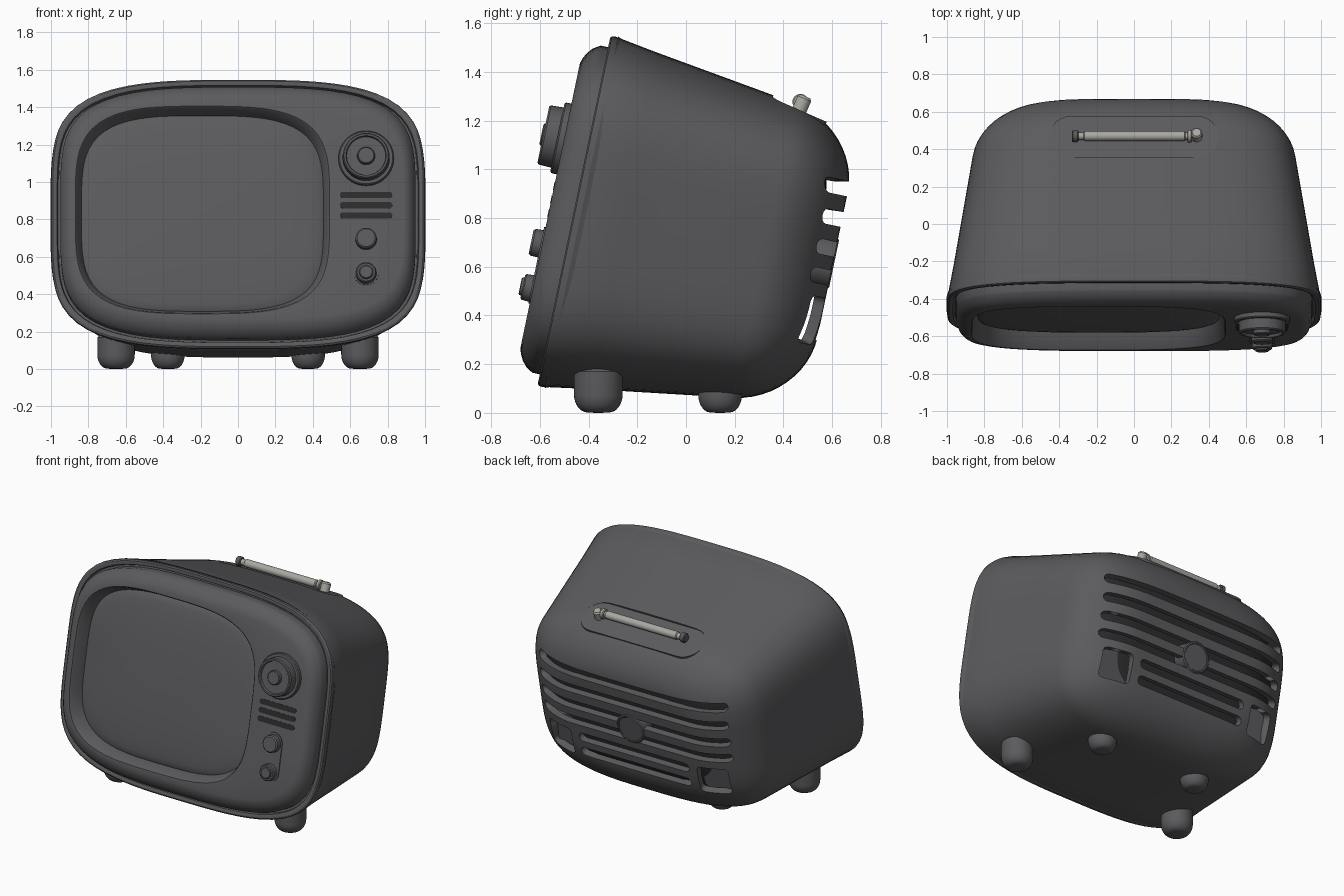
import bpy, bmesh, math
from mathutils import Matrix, Vector

if "Cube" in bpy.data.objects:
    bpy.data.objects.remove(bpy.data.objects["Cube"])

def T(x, y, z): return Matrix.Translation((x, y, z))
def R(deg, axis): return Matrix.Rotation(math.radians(deg), 4, axis)

def mat(name, c):
    m = bpy.data.materials.new(name)
    m.diffuse_color = (*c, 1)
    m.use_nodes = True
    m.node_tree.nodes["Principled BSDF"].inputs["Base Color"].default_value = m.diffuse_color
    return m

GREY = mat("charcoal grey", (0.105, 0.105, 0.112))
DARK = mat("dark recess", (0.025, 0.025, 0.027))
METAL = mat("antenna metal", (0.40, 0.39, 0.36))

# Cabinet frame: x across, y into the set, z up the leaning front
TV = T(0, -0.46, 0.83) @ R(-11.8, 'X')
# Antenna recess frame: y points out of the sloping top
TOP = T(0, 0.468, 1.249) @ R(-23.5, 'X')

def finish(name, bm, matrix, m):
    """Smooth faces, keep hard edges, and make the object."""
    for f in bm.faces:
        f.smooth = True
    for e in bm.edges:
        e.smooth = len(e.link_faces) == 2 and e.calc_face_angle(0) < math.radians(32)
    bm.transform(matrix)
    me = bpy.data.meshes.new(name)
    bm.to_mesh(me)
    bm.free()
    me.materials.append(m)
    ob = bpy.data.objects.new(name, me)
    bpy.context.collection.objects.link(ob)
    return ob

def soft_rect(cx, hw, hh, a=3.2, b=4.5, n=96):
    """Television-shaped outline with bowed sides."""
    pts = []
    for i in range(n):
        q = 2 * math.pi * i / n
        t = q - 0.8 * math.sin(4 * q) / 4
        c, s = math.cos(t), math.sin(t)
        pts.append((cx + hw * math.copysign(abs(c) ** (2 / a), c),
                    hh * math.copysign(abs(s) ** (2 / b), s)))
    return pts

def round_rect(cx, cz, hw, hh, r, n=6):
    pts = []
    for k, (sx, sz) in enumerate([(1, 1), (-1, 1), (-1, -1), (1, -1)]):
        for i in range(n + 1):
            t = math.pi / 2 * (k + i / n)
            pts.append((cx + sx * (hw - r) + r * math.cos(t),
                        cz + sz * (hh - r) + r * math.sin(t)))
    return pts

def skin(rings):
    """Closed skin over a list of (outline, depth)."""
    bm = bmesh.new()
    loops = [[bm.verts.new((x, y, z)) for x, z in pts] for pts, y in rings]
    n = len(loops[0])
    for a, b in zip(loops, loops[1:]):
        for i in range(n):
            j = (i + 1) % n
            bm.faces.new((a[i], a[j], b[j], b[i]))
    bm.faces.new(loops[0])
    bm.faces.new(loops[-1])
    bmesh.ops.recalc_face_normals(bm, faces=bm.faces[:])
    return bm

def loft(name, rings, matrix, m=GREY):
    return finish(name, skin(rings), matrix, m)

def slab(name, outline, y0, y1, matrix=TV, m=GREY):
    return loft(name, [(outline, y0), (outline, y1)], matrix, m)

def lathe(name, profile, matrix, m=GREY, n=40):
    """Spin (radius, height) points about local z."""
    rings = [([(r * math.cos(2 * math.pi * i / n), r * math.sin(2 * math.pi * i / n))
               for i in range(n)], -h) for r, h in profile]
    return loft(name, rings, matrix @ R(-90, 'X'), m)

def open_hole(bm, outline, depth, frame=Matrix()):
    """Cut a convex outline, looking along the frame's y, out of the skin."""
    inv, rot = frame.inverted(), frame.to_3x3()
    xs, zs = [p[0] for p in outline], [p[1] for p in outline]
    edges = [(p, q) for p, q in zip(outline, outline[1:] + outline[:1])
             if math.dist(p, q) > 1e-4]

    def near():
        found = []
        for f in bm.faces:
            c = [inv @ v.co for v in f.verts]
            if (min(p.y for p in c) > depth
                    and min(p.x for p in c) < max(xs) and max(p.x for p in c) > min(xs)
                    and min(p.z for p in c) < max(zs) and max(p.z for p in c) > min(zs)):
                found.append(f)
        return found

    for p, q in edges:
        fs = near()
        geom = fs + list({e for f in fs for e in f.edges}) + list({v for f in fs for v in f.verts})
        bmesh.ops.bisect_plane(bm, geom=geom, dist=1e-5,
                               plane_co=frame @ Vector((p[0], 0, p[1])),
                               plane_no=rot @ Vector((q[1] - p[1], 0, p[0] - q[0])))
    gone = []
    for f in near():
        c = inv @ f.calc_center_median()
        if all((q[0] - p[0]) * (c.z - p[1]) - (q[1] - p[1]) * (c.x - p[0]) > 0 for p, q in edges):
            gone.append(f)
    bmesh.ops.delete(bm, geom=gone, context='FACES')

def back_rings(inset, reach):
    """Rounded rear of the cabinet."""
    out = []
    for i in range(13):
        t = math.pi / 2 * i / 12
        s, e = math.sin(t), 1 - math.cos(t)
        w = 0.80 + 0.285 * s
        out.append((soft_rect(0, 1 - 0.17 * w - 0.36 * e - inset,
                              0.735 - 0.147 * w - 0.27 * e - inset), 0.80 + reach * s))
    return out

# Cabinet: rim, tapering sides, rounded back
rings = [(soft_rect(0, 0.962, 0.697), 0.025), (soft_rect(0, 0.967, 0.702), 0.003),
         (soft_rect(0, 0.973, 0.708), 0), (soft_rect(0, 0.99, 0.725), 0),
         (soft_rect(0, 0.998, 0.733), 0.006), (soft_rect(0, 1.0, 0.735), 0.018)]
for w in (0.2, 0.4, 0.6):
    rings.append((soft_rect(0, 1 - 0.17 * w, 0.735 - 0.147 * w), w))
body = skin(rings + back_rings(0, 0.285))

# Rear vents: four long slots, two short ones, two corner openings
for v in (0.318, 0.19, 0.064, -0.055):
    open_hole(body, round_rect(0, v, 0.72, 0.031, 0.03, 3), 0.79)
for v in (-0.175, -0.285):
    open_hole(body, round_rect(0, v, 0.42, 0.031, 0.03, 3), 0.79)
for s in (-1, 1):
    open_hole(body, round_rect(s * 0.58, -0.24, 0.1, 0.1, 0.025, 2), 0.79)
    slab("corner_pocket_floor", round_rect(s * 0.57, -0.24, 0.12, 0.12, 0.03), 0.9, 0.985)
# Shallow antenna recess on top
recess = round_rect(0, 0, 0.45, 0.122, 0.115)
open_hole(body, recess, -0.3, TV.inverted() @ TOP @ R(90, 'X') @ R(180, 'X') @ R(180, 'X'))
cabinet = finish("cabinet", body, TV, GREY)
wall = cabinet.modifiers.new("wall", 'SOLIDIFY')
wall.thickness, wall.offset = 0.045, -1
slab("antenna_recess_floor", recess, -0.03, -0.006, TOP @ R(90, 'X'))

# Dark lining behind the vents, and the rear disc between them
loft("vent_lining", back_rings(0.06, 0.2), TV, DARK)
lathe("rear_disc", [(0.105, 0.98), (0.105, 1.084), (0.098, 1.09), (0.09, 1.09), (0.086, 1.086)],
      TV @ T(0, 0, 0.005) @ R(-90, 'X'))

# Front panel with rounded edge and screen opening
def hole(k): return soft_rect(-0.19, 0.68 - k, 0.567 - k, 3.3, 4)
loft("front_panel", [
    (soft_rect(0, 0.95, 0.686), 0.04), (soft_rect(0, 0.95, 0.686), -0.03),
    (soft_rect(0, 0.945, 0.681), -0.04), (soft_rect(0, 0.937, 0.668), -0.06),
    (soft_rect(0, 0.922, 0.645), -0.08), (soft_rect(0, 0.905, 0.62), -0.093),
    (soft_rect(0, 0.885, 0.597), -0.1), (hole(0), -0.1),
    (hole(0.006), -0.094), (hole(0.035), 0.0)], TV)
for i, v in enumerate((0.082, 0.026, -0.030)):
    slab("speaker_slot_%d" % (i + 1), round_rect(0.685, v, 0.14, 0.017, 0.016),
         -0.095, -0.102, TV, DARK)

# Domed screen
rings = []
for i in range(9):
    t = math.pi / 2 * i / 8.2
    rings.append((soft_rect(-0.19, 0.648 * math.cos(t), 0.535 * math.cos(t),
                            3.3 - 0.13 * i, 4 - 0.2 * i), -0.005 - 0.04 * math.sin(t)))
loft("screen", rings, TV)

# Tuning dial and buttons
def on_panel(x, v): return TV @ T(x, 0, v) @ R(90, 'X')
lathe("tuning_dial", [(0.148, 0.06), (0.148, 0.122), (0.142, 0.128), (0.126, 0.128),
                      (0.124, 0.18), (0.118, 0.187), (0.108, 0.187), (0.104, 0.172),
                      (0.048, 0.172), (0.046, 0.19), (0.041, 0.195)], on_panel(0.685, 0.28))
slab("button_plate", round_rect(0.685, -0.25, 0.067, 0.16, 0.066), -0.097, -0.106)
lathe("upper_button", [(0.058, 0.09), (0.056, 0.138), (0.048, 0.146)], on_panel(0.685, -0.161))
lathe("lower_button", [(0.056, 0.09), (0.054, 0.136), (0.048, 0.142), (0.038, 0.142),
                       (0.036, 0.15), (0.032, 0.153)], on_panel(0.685, -0.348))

# Feet with rounded bottoms
def foot(name, x, y, r, top):
    prof = [(0.012, 0), (r * 0.45, 0.002)]
    for i in range(1, 9):
        t = math.pi / 2 * i / 8
        prof.append((r * (0.45 + 0.55 * math.sin(t)), 0.002 + 0.075 * (1 - math.cos(t))))
    prof += [(r, top - 0.01), (r - 0.01, top)]
    lathe(name, prof, T(x, y, 0))
for s, side in ((-1, "left"), (1, "right")):
    foot("front_foot_" + side, s * 0.652, -0.36, 0.1, 0.18)
    foot("rear_foot_" + side, s * 0.375, 0.14, 0.09, 0.14)

# Folded antenna lying in the recess
ROD = T(0, 0.47, 1.277) @ R(90, 'Y')
lathe("antenna_rod", [(0.02, -0.30), (0.02, -0.27), (0.026, -0.265), (0.026, 0.27),
                      (0.02, 0.275), (0.02, 0.31)], ROD, METAL, 24)
lathe("antenna_tip", [(0.026, -0.332), (0.031, -0.327), (0.031, -0.302), (0.026, -0.297)], ROD, GREY, 24)
lathe("antenna_collar", [(0.028, 0.285), (0.033, 0.29), (0.033, 0.305), (0.028, 0.31)], ROD, METAL, 24)
lathe("antenna_hinge", [(0.03, -0.01), (0.03, 0.045), (0.022, 0.055)], TOP @ T(0.335, 0, 0), METAL, 24)
